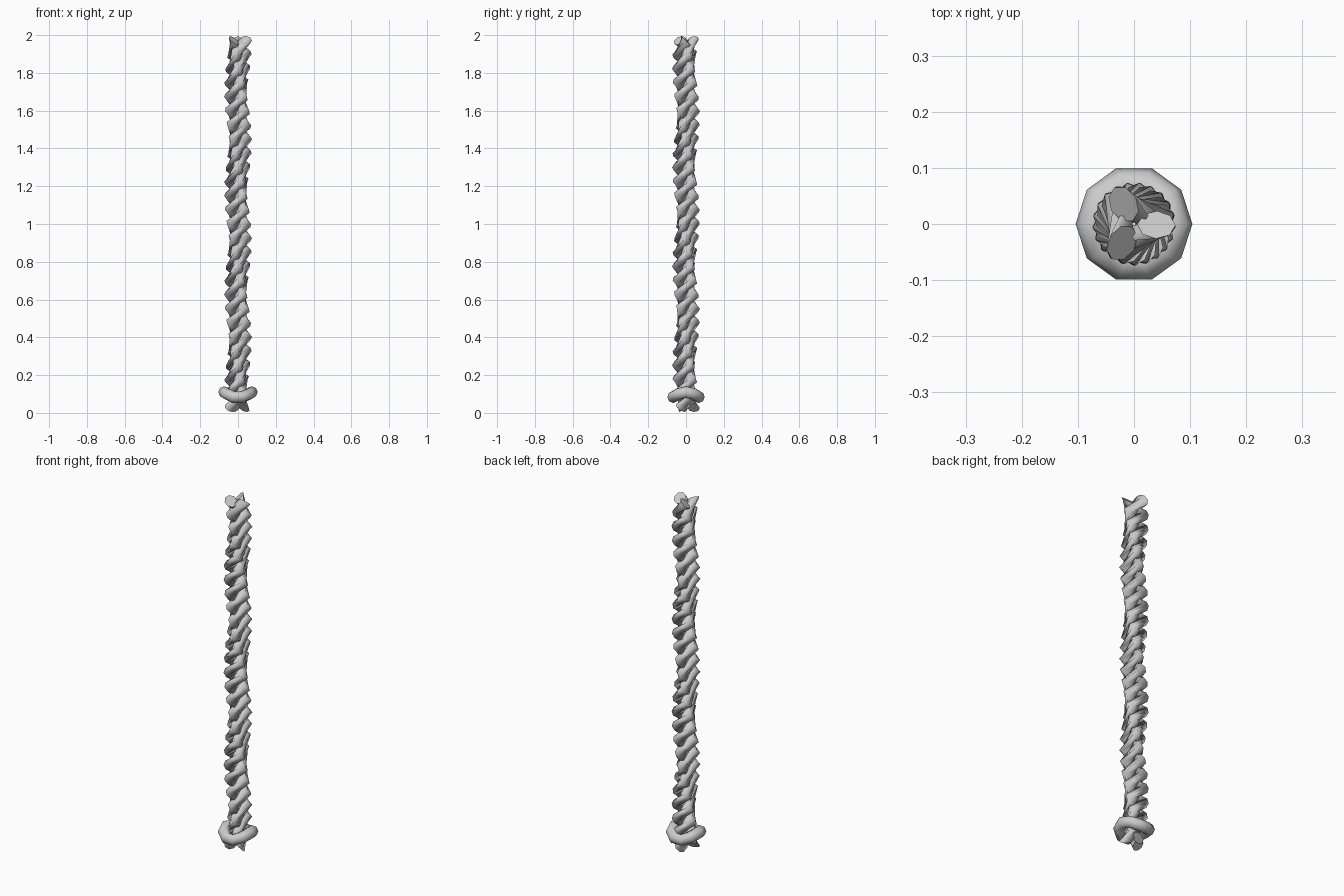
import bpy, bmesh
from math import sin, cos, pi, radians
from mathutils import Vector

if "Cube" in bpy.data.objects:
    bpy.data.objects.remove(bpy.data.objects["Cube"])

SIDES = 8


def sweep(name, pts, radius, tangents, closed=False):
    """Sweep a round section along coarse points."""
    bm = bmesh.new()
    rings = []
    for p, t in zip(pts, tangents):
        t = t.normalized()
        out = Vector((p.x, p.y, 0)).normalized()
        out = (out - t * out.dot(t)).normalized()
        side = t.cross(out)
        rings.append([bm.verts.new(p + radius * (out * cos(2 * pi * k / SIDES) + side * sin(2 * pi * k / SIDES)))
                      for k in range(SIDES)])
    n = len(rings)
    for i in range(n if closed else n - 1):
        a, b = rings[i], rings[(i + 1) % n]
        for k in range(SIDES):
            j = (k + 1) % SIDES
            bm.faces.new((a[k], a[j], b[j], b[k]))
    if not closed:
        bm.faces.new(rings[0][::-1])
        bm.faces.new(rings[-1])
    bmesh.ops.recalc_face_normals(bm, faces=bm.faces)
    for f in bm.faces:
        f.smooth = len(f.verts) == 4
    me = bpy.data.meshes.new(name)
    bm.to_mesh(me)
    bm.free()
    ob = bpy.data.objects.new(name, me)
    bpy.context.collection.objects.link(ob)
    return ob


# Three coarse helical strands
R, r, pitch = 0.04, 0.034, 0.265
step = radians(103)
z0, z1 = 0.028, 1.972
count = round((z1 - z0) / pitch * 2 * pi / step)
for s in range(3):
    pts, tans = [], []
    for i in range(count + 1):
        a = i * step + s * 2 * pi / 3 + radians(200)
        z = z0 + (z1 - z0) * i / count
        pts.append(Vector((R * cos(a), R * sin(a), z)))
        tans.append(Vector((-R * sin(a), R * cos(a), pitch / (2 * pi))))
    sweep(f"rope_strand_{s + 1}", pts, r, tans)

# Wavy binding ring near the lower end
N = 10
ring = []
for i in range(N):
    a = 2 * pi * i / N
    ring.append(Vector((0.073 * cos(a), 0.073 * sin(a), 0.095 + 0.015 * cos(2 * a))))
tans = [ring[(i + 1) % N] - ring[i - 1] for i in range(N)]
sweep("binding_knot", ring, 0.031, tans, closed=True)
